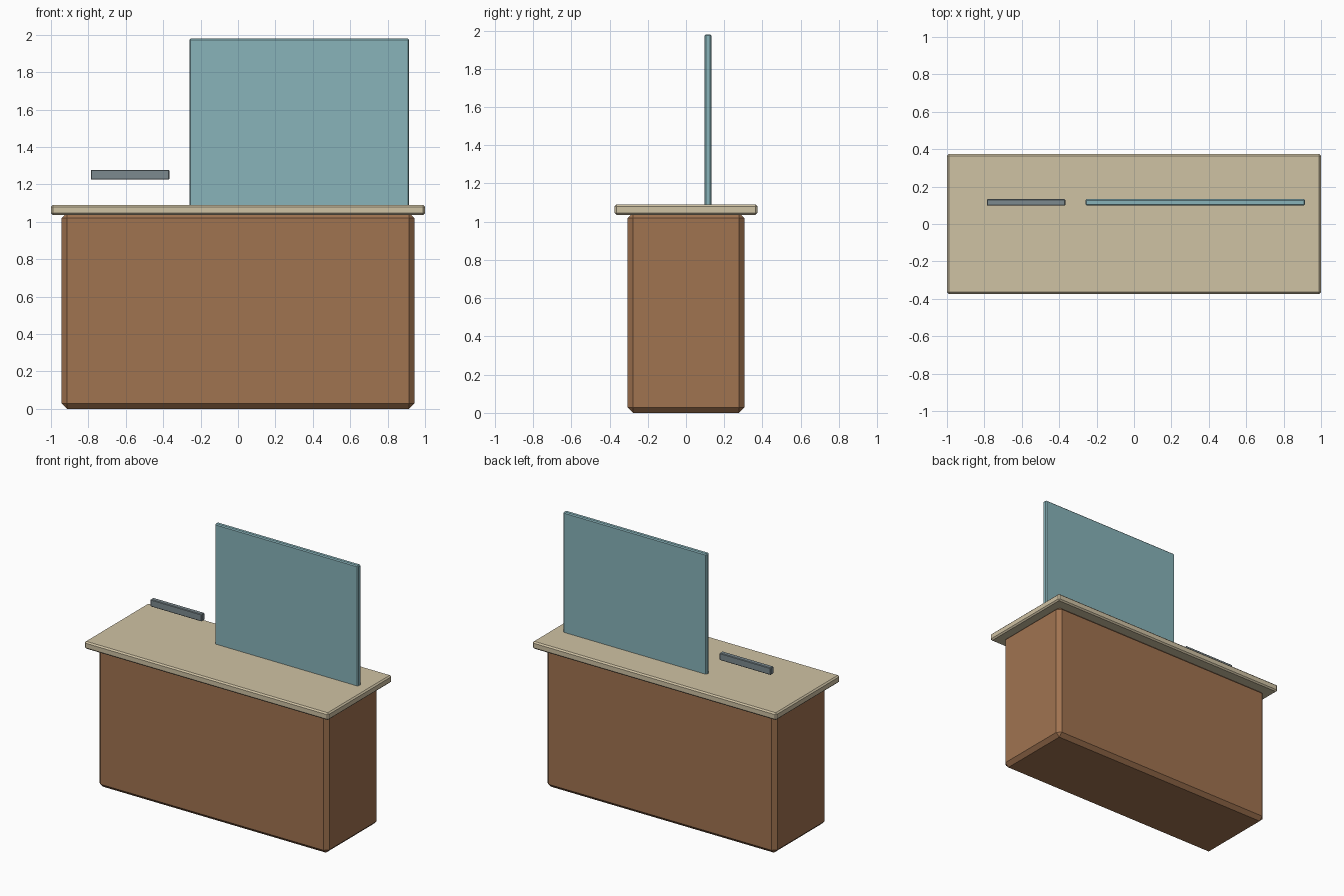
import bpy

if "Cube" in bpy.data.objects:
    bpy.data.objects.remove(bpy.data.objects["Cube"])


def material(name, rgb):
    """Flat colour from 0-255 sRGB values."""
    mat = bpy.data.materials.new(name)
    linear = [((c / 255 + 0.055) / 1.055) ** 2.4 for c in rgb]
    mat.diffuse_color = (*linear, 1.0)
    mat.use_nodes = True
    mat.node_tree.nodes["Principled BSDF"].inputs["Base Color"].default_value = mat.diffuse_color
    return mat


def box(name, lo, hi, bevel, mat):
    """Box between two corners with chamfered edges."""
    size = [b - a for a, b in zip(lo, hi)]
    centre = [(a + b) / 2 for a, b in zip(lo, hi)]
    bpy.ops.mesh.primitive_cube_add(size=1, location=centre)
    obj = bpy.context.object
    obj.name = name
    obj.scale = size
    bpy.ops.object.transform_apply(location=False, rotation=False, scale=True)
    mod = obj.modifiers.new("chamfer", 'BEVEL')
    mod.width = bevel
    mod.segments = 1
    mod.limit_method = 'NONE'
    obj.data.materials.append(mat)
    return obj


wood = material("brown wood", (160, 115, 80))
cream = material("cream top", (207, 194, 164))
glass = material("blue green glass", (136, 179, 186))
metal = material("grey metal", (124, 138, 143))

# Counter body and overhanging top
box("counter_body", (-0.943, -0.305, 0), (0.943, 0.305, 1.048), 0.028, wood)
box("counter_top", (-1, -0.374, 1.036), (1, 0.374, 1.09), 0.01, cream)

# Upright screen standing on the top
box("screen_panel", (-0.26, 0.098, 1.075), (0.915, 0.133, 1.98), 0.007, glass)

# Small bar beside the screen
box("side_bar", (-0.787, 0.098, 1.225), (-0.367, 0.133, 1.278), 0.004, metal)
